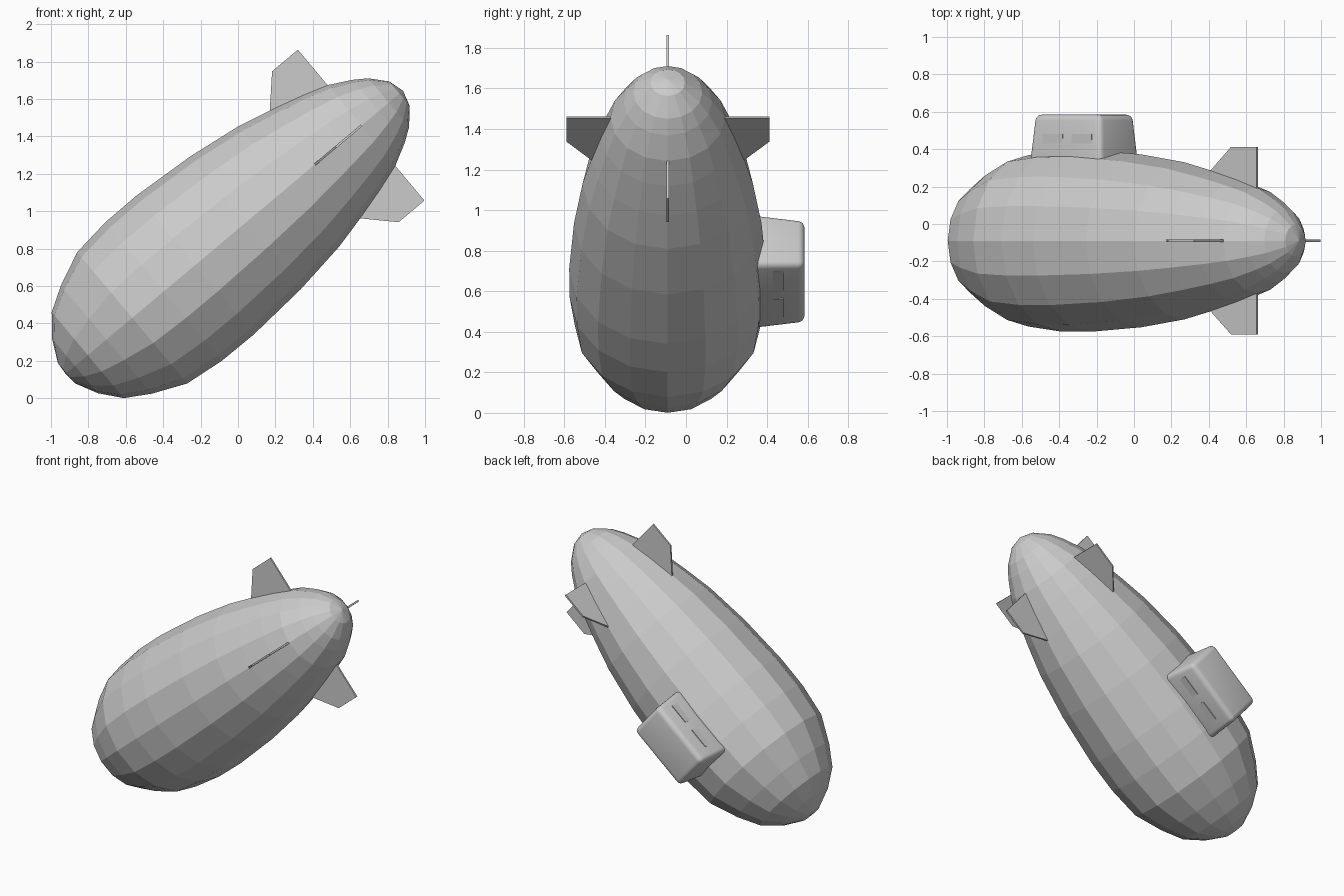
import bpy, bmesh, math
from mathutils import Matrix, Vector

if "Cube" in bpy.data.objects:
    bpy.data.objects.remove(bpy.data.objects["Cube"])

# Airship frame: local X runs nose to tail, local Z is perpendicular in the XZ plane
FRAME = Matrix.Translation((-0.918, -0.09, 0.134)) @ Matrix.Rotation(-math.radians(40), 4, 'Y')


def finish(bm, name, matrix=Matrix.Identity(4)):
    bmesh.ops.recalc_face_normals(bm, faces=bm.faces)
    bm.transform(FRAME @ matrix)
    mesh = bpy.data.meshes.new(name)
    bm.to_mesh(mesh)
    bm.free()
    obj = bpy.data.objects.new(name, mesh)
    bpy.context.collection.objects.link(obj)
    return obj


def box(bm, x0, x1, y0, y1, z0, z1, taper=0.0):
    """Box whose +Y end is inset by taper."""
    geom = bmesh.ops.create_cube(bm, size=1)
    cx, cz = (x0 + x1) / 2, (z0 + z1) / 2
    for v in geom['verts']:
        inset = taper if v.co.y > 0 else 0
        sx, sz = math.copysign(1, v.co.x), math.copysign(1, v.co.z)
        v.co = Vector((cx + sx * ((x1 - x0) / 2 - inset),
                       y1 if v.co.y > 0 else y0,
                       cz + sz * ((z1 - z0) / 2 - inset)))


# Faceted envelope, lathed around local X
profile = [(0.0, 0.07), (0.06, 0.19), (0.15, 0.3), (0.28, 0.378), (0.46, 0.458),
           (0.68, 0.484), (0.9, 0.486), (1.25, 0.462), (1.55, 0.42), (1.75, 0.373),
           (1.92, 0.327), (2.06, 0.282), (2.18, 0.218), (2.25, 0.17), (2.325, 0.085)]
SIDES = 16
bm = bmesh.new()
rings = [[bm.verts.new((t, r * math.cos(2 * math.pi * i / SIDES), r * math.sin(2 * math.pi * i / SIDES)))
          for i in range(SIDES)] for t, r in profile]
for a, b in zip(rings, rings[1:]):
    for i in range(SIDES):
        j = (i + 1) % SIDES
        bm.faces.new((a[i], a[j], b[j], b[i]))
for ring, tip in ((rings[0], -0.005), (rings[-1], 2.35)):
    pole = bm.verts.new((tip, 0, 0))
    for i in range(SIDES):
        bm.faces.new((ring[i], ring[(i + 1) % SIDES], pole))
finish(bm, "envelope")

# Four tail fins
for k, (name, span) in enumerate((("upper_fin", 0.529), ("left_fin", 0.5),
                                  ("lower_fin", 0.524), ("right_fin", 0.502))):
    bm = bmesh.new()
    outline = [(1.73, 0.22), (1.73, 0.37), (1.88, span), (2.06, span), (2.06, 0.22)]
    face = bm.faces.new([bm.verts.new((t, -0.006, r)) for t, r in outline])
    new = bmesh.ops.extrude_face_region(bm, geom=[face])['geom']
    bmesh.ops.translate(bm, vec=(0, 0.012, 0), verts=[g for g in new if isinstance(g, bmesh.types.BMVert)])
    finish(bm, name, Matrix.Rotation(k * math.pi / 2, 4, 'X'))

# Tapered gondola with rounded edges
GX, GZ = 0.86, 0.012
bm = bmesh.new()
box(bm, GX - 0.257, GX + 0.257, 0.36, 0.675, GZ - 0.172, GZ + 0.172, 0.027)
bmesh.ops.bevel(bm, geom=bm.edges[:], offset=0.032, segments=4, profile=0.5, affect='EDGES')
gondola = finish(bm, "gondola")
bpy.context.view_layer.objects.active = gondola
gondola.select_set(True)
bpy.ops.object.shade_smooth_by_angle(angle=math.radians(30))

# Thin window panels on both gondola sides
bm = bmesh.new()
for side in (-1, 1):
    for start in (-0.158, 0.045):
        z = GZ + side * 0.145
        box(bm, GX + start, GX + start + 0.14, 0.52, 0.57, z - 0.014, z + 0.014)
finish(bm, "gondola_windows")
